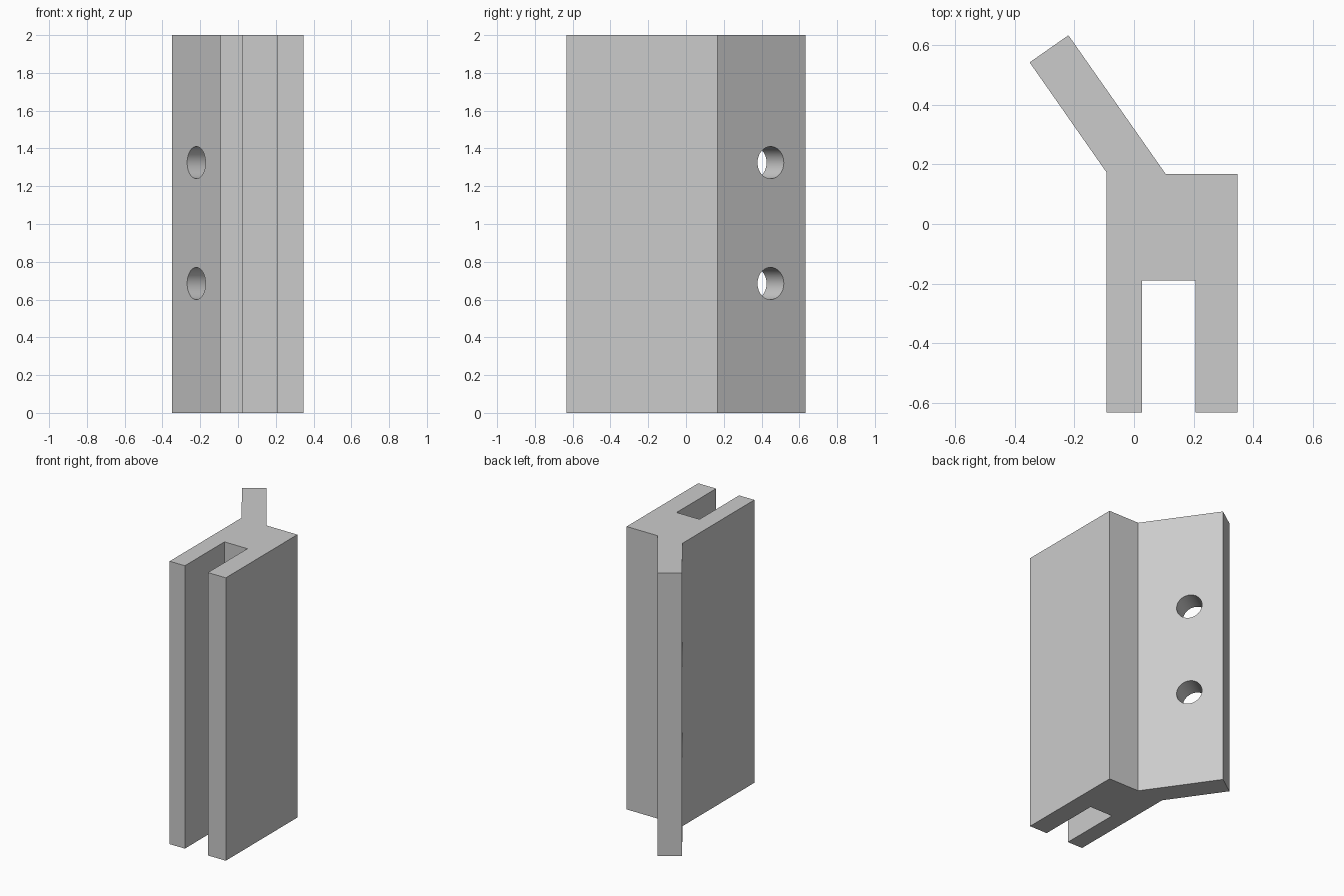
import bpy, bmesh
from mathutils import Vector

cube = bpy.data.objects.get("Cube")
if cube:
    bpy.data.objects.remove(cube, do_unlink=True)

HEIGHT = 2.0

grey = bpy.data.materials.new("plain_grey")
grey.use_nodes = True
colour = (0.6, 0.6, 0.6, 1)
grey.diffuse_color = colour
grey.node_tree.nodes["Principled BSDF"].inputs["Base Color"].default_value = colour


def add_object(name, bm):
    mesh = bpy.data.meshes.new(name)
    bmesh.ops.recalc_face_normals(bm, faces=bm.faces)
    bm.to_mesh(mesh)
    bm.free()
    obj = bpy.data.objects.new(name, mesh)
    bpy.context.collection.objects.link(obj)
    obj.data.materials.append(grey)
    return obj


# Slotted bracket with an angled flange: one profile extruded upward
profile = [(-0.092, -0.632), (0.027, -0.632), (0.027, -0.19), (0.207, -0.19),
           (0.207, -0.632), (0.347, -0.632), (0.347, 0.168), (0.106, 0.168),
           (-0.22, 0.633), (-0.35, 0.542), (-0.092, 0.173)]
bm = bmesh.new()
base = bm.faces.new([bm.verts.new((x, y, 0)) for x, y in profile])
top = bmesh.ops.extrude_face_region(bm, geom=[base])["geom"]
bmesh.ops.translate(bm, vec=(0, 0, HEIGHT),
                    verts=[v for v in top if isinstance(v, bmesh.types.BMVert)])
bracket = add_object("slotted_bracket", bm)

# Two screw holes bored square through the flange
flange_normal = Vector((0.82, 0.573, 0))
turn = flange_normal.to_track_quat("Z", "Y").to_matrix().to_4x4()
bm = bmesh.new()
for z in (0.685, 1.325):
    made = bmesh.ops.create_cone(bm, cap_ends=True, segments=48, radius1=0.085,
                                 radius2=0.085, depth=0.4, matrix=turn)
    bmesh.ops.translate(bm, verts=made["verts"], vec=(-0.155, 0.403, z))
cutter = add_object("hole_cutter", bm)
cutter.hide_render = True

cut = bracket.modifiers.new("screw_holes", "BOOLEAN")
cut.operation = "DIFFERENCE"
cut.solver = "EXACT"
cut.object = cutter
bpy.ops.object.select_all(action="DESELECT")
bracket.select_set(True)
bpy.context.view_layer.objects.active = bracket
bpy.ops.object.modifier_apply(modifier=cut.name)
bpy.data.objects.remove(cutter, do_unlink=True)
bpy.ops.object.shade_smooth_by_angle()
